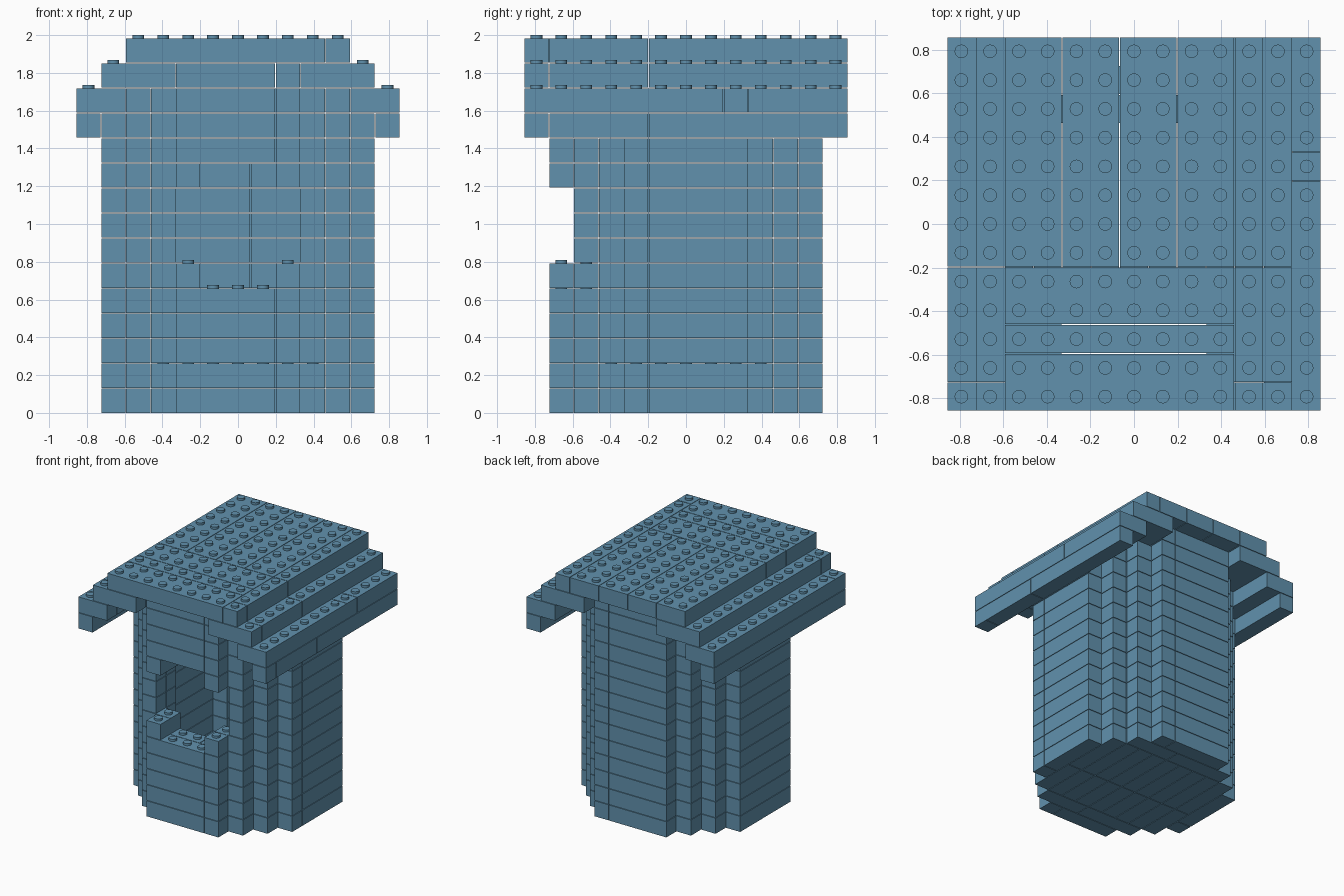
import bpy
import bmesh
from mathutils import Matrix

P = 0.132      # stud pitch
H = 0.1325     # course height
G = 0.0022     # half of the joint between bricks
STUD_R, STUD_H = 0.031, 0.018

if "Cube" in bpy.data.objects:
    bpy.data.objects.remove(bpy.data.objects["Cube"])

blue = bpy.data.materials.new("sand_blue")
blue.use_nodes = True
colour = (0.12, 0.285, 0.42, 1)
blue.diffuse_color = colour
blue.node_tree.nodes["Principled BSDF"].inputs["Base Color"].default_value = colour


def finish(name, bm, smooth=False):
    mesh = bpy.data.meshes.new(name)
    bm.to_mesh(mesh)
    bm.free()
    mesh.materials.append(blue)
    obj = bpy.data.objects.new(name, mesh)
    bpy.context.collection.objects.link(obj)
    if smooth:
        bpy.ops.object.select_all(action="DESELECT")
        obj.select_set(True)
        bpy.context.view_layer.objects.active = obj
        bpy.ops.object.shade_smooth_by_angle()


def brick_box(bm, brick, k):
    """One brick covering cells i0..i1, j0..j1 on course k."""
    i0, i1, j0, j1 = brick
    size = ((i1 - i0 + 1) * P - 2 * G, (j1 - j0 + 1) * P - 2 * G, H - 2 * G)
    centre = ((i0 + i1) / 2 * P, (j0 + j1) / 2 * P, k * H + size[2] / 2)
    bmesh.ops.create_cube(bm, size=1, matrix=Matrix.Translation(centre) @ Matrix.Diagonal((*size, 1)))


def cells_of(bricks):
    return {(i, j) for i0, i1, j0, j1 in bricks
            for i in range(i0, i1 + 1) for j in range(j0, j1 + 1)}


def runs(values, longest=4):
    """Split an ordered list of cell numbers into brick-length runs."""
    out = []
    for v in values:
        if out and abs(v - out[-1][-1]) == 1 and len(out[-1]) < longest:
            out[-1].append(v)
        else:
            out.append([v])
    return [(min(r), max(r)) for r in out]


def lay(cells):
    """Front and back rows run across, the sides run front to back."""
    bricks = []
    for n in range(-6, 7):
        if abs(n) >= 4:
            row = sorted(i for i, j in cells if j == n)
            bricks += [(a, b, n, n) for a, b in runs(row)]
        column = sorted((j for i, j in cells if i == n and abs(j) < 4), reverse=True)
        bricks += [(n, n, a, b) for a, b in runs(column)]
    return bricks


# Stepped octagon footprint and its hollow wall
grid = [(i, j) for i in range(-5, 6) for j in range(-5, 6)]
octagon = {c for c in grid if abs(c[0]) + abs(c[1]) <= 7}
inside = {(i, j) for i, j in grid if max(abs(i), abs(j)) <= 3 and abs(i) + abs(j) <= 5}
ring = octagon - inside


def wall_cells(k):
    if k < 2:
        return octagon
    if k in (5, 9):                      # sill and head of the window
        return {(i, j) for i, j in ring if not (abs(i) <= 1 and j <= -4)}
    if k in (6, 7, 8):                   # wide middle of the window
        return {(i, j) for i, j in ring if j > -5 and not (abs(i) <= 2 and j == -4)}
    return ring


# Corbelled eaves: first and last column on each course
eaves = {11: (6, 6), 12: (5, 6), 13: (3, 5)}
lengths = [(-6, -6), (-5, -2), (-1, 6)]
courses = {}
for k in range(14):
    beams = []
    if k in eaves:
        a, b = eaves[k]
        right = [(-6, 1), (2, 2), (3, 6)] if k == 12 else lengths
        beams = [(a, b, *s) for s in right] + [(-b, -a, *s) for s in lengths]
    walls = lay(wall_cells(k) - cells_of(beams))
    courses[k] = walls + beams
    for part, bricks in (("wall" if k > 1 else "floor", walls), ("eaves", beams)):
        if bricks:
            bm = bmesh.new()
            for brick in bricks:
                brick_box(bm, brick, k)
            finish(f"{part}_course_{k + 1}", bm)

# Flat roof top
roof = [(i, i + 1, -1, 6) for i in range(-4, 4, 2)]
roof += [(-4, 3, a, b) for a, b in ((-3, -2), (-4, -4), (-6, -5))]
roof += [(4, 4, *s) for s in lengths]
courses[14] = roof
bm = bmesh.new()
for brick in roof:
    brick_box(bm, brick, 14)
finish("roof_top", bm)

# Studs on every cell left uncovered by the course above
bm = bmesh.new()
for k in range(15):
    above = cells_of(courses.get(k + 1, []))
    for i, j in sorted(cells_of(courses[k]) - above):
        z = (k + 1) * H - 2 * G + STUD_H / 2
        bmesh.ops.create_cone(bm, cap_ends=True, segments=20, radius1=STUD_R, radius2=STUD_R,
                              depth=STUD_H, matrix=Matrix.Translation((i * P, j * P, z)))
finish("studs", bm, smooth=True)
